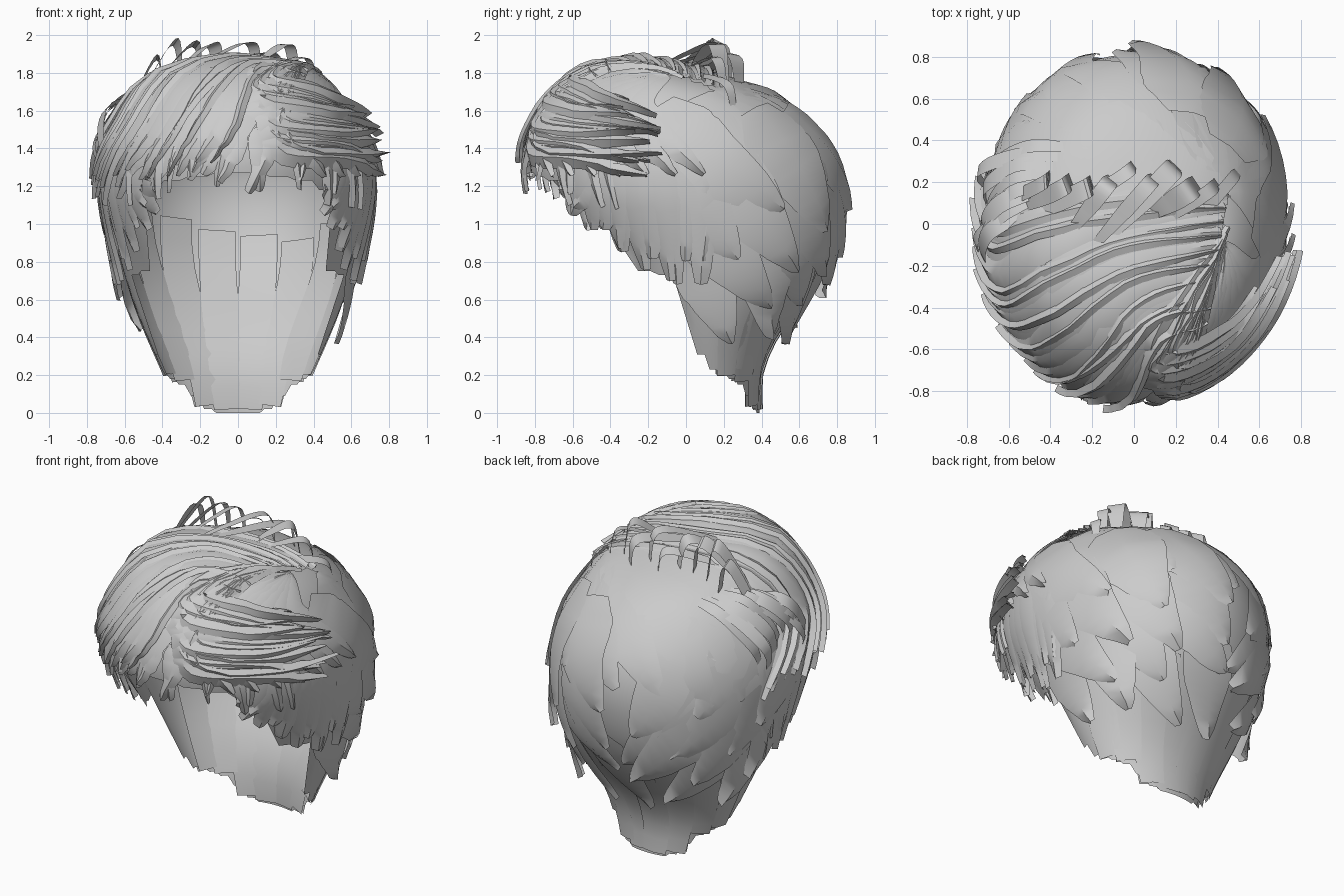
import bpy, bmesh, math, random
from mathutils import Vector
from mathutils.bvhtree import BVHTree

random.seed(4)
rnd = random.uniform
if "Cube" in bpy.data.objects:
    bpy.data.objects.remove(bpy.data.objects["Cube"], do_unlink=True)

grey = bpy.data.materials.new("hair_grey")
grey.use_nodes = True
grey.diffuse_color = (0.6, 0.6, 0.6, 1)
grey.node_tree.nodes["Principled BSDF"].inputs["Base Color"].default_value = grey.diffuse_color

# Head sections: height, half width, front y, back y
SECTIONS = [Vector(s) for s in (
    (0, .31, -.05, .39), (.2, .39, -.1, .39), (.4, .48, -.2, .47),
    (.6, .56, -.35, .61), (.8, .62, -.5, .74), (1, .67, -.66, .8),
    (1.2, .7, -.8, .81), (1.4, .68, -.82, .75), (1.6, .58, -.74, .59),
    (1.7, .5, -.65, .42), (1.8, .35, -.52, .08), (1.85, .02, -.3, -.26))]
# Lower edge of the hair: y, height
HAIRLINE = [(-.9, 1.3), (-.6, 1.2), (-.45, 1), (-.25, .76), (-.02, .72),
            (0, .4), (.14, .24), (.3, .15), (.37, 0)]
CENTRE = Vector((0, 0, 1.1))
TOP = SECTIONS[-1][0]
made = []


def spline(pts, t):
    """Catmull-Rom point, t from 0 to 1."""
    last = len(pts) - 1
    i = min(int(t * last), last - 1)
    f = t * last - i
    b, c = pts[i], pts[i + 1]
    a = pts[i - 1] if i else b * 2 - c
    d = pts[i + 2] if i + 2 <= last else c * 2 - b
    return (b * 2 + (c - a) * f + (a * 2 - b * 5 + c * 4 - d) * f ** 2
            + (b * 3 - a - c * 3 + d) * f ** 3) / 2


def on_head(angle, z):
    """Head point: 0 is left, 90 back, 180 right, -90 front."""
    z = max(0, min(z, TOP))
    i = 0
    while i < len(SECTIONS) - 2 and SECTIONS[i + 1][0] < z:
        i += 1
    f = (z - SECTIONS[i][0]) / (SECTIONS[i + 1][0] - SECTIONS[i][0])
    s = spline(SECTIONS, (i + f) / (len(SECTIONS) - 1))
    a = math.radians(angle)
    return Vector((s[1] * math.cos(a), (s[2] + s[3]) / 2 + (s[3] - s[2]) / 2 * math.sin(a), z))


def hairline(y):
    for (y0, z0), (y1, z1) in zip(HAIRLINE, HAIRLINE[1:]):
        if y <= y1:
            return z0 + (z1 - z0) * max(0, (y - y0) / (y1 - y0))
    return 0


def loft(bottom, columns=90, rows=28):
    bm = bmesh.new()
    grid = []
    for c in range(columns):
        angle = c * 360 / columns
        low = bottom(angle)
        grid.append([bm.verts.new(on_head(angle, low + (TOP - low) * math.sin(r / rows * math.pi / 2)))
                     for r in range(rows + 1)])
    for a, b in zip(grid, grid[1:] + grid[:1]):
        for r in range(rows):
            bm.faces.new((a[r], b[r], b[r + 1], a[r + 1]))
    bm.faces.new([col[-1] for col in grid])
    bm.normal_update()
    return bm


def finish(bm, name):
    mesh = bpy.data.meshes.new(name)
    bm.to_mesh(mesh)
    bm.free()
    mesh.materials.append(grey)
    ob = bpy.data.objects.new(name, mesh)
    bpy.context.collection.objects.link(ob)
    made.append(ob)


guide = loft(lambda angle: 0)
tree = BVHTree.FromBMesh(guide)
guide.free()


def above(x, y):
    return tree.ray_cast(Vector((x, y, 3)), Vector((0, 0, -1)))[0] or Vector((x, y, TOP))


def stick(p, lift):
    near, n = tree.find_nearest(p)[:2]
    if n.dot(near - CENTRE) < 0:
        n = -n
    return near + n * lift, n


def lock(bm, pts, width, lift=(.015, .04), root=.5, tip=.15, flat=True, n=14):
    """Arched hair card; flat cards hug the head, others follow the path freely."""
    jitter = rnd(0, .012)
    rows = []
    for i in range(n + 1):
        t = i / n
        p = spline(pts, t)
        w = width * min(root + (1 - root) * t * 4, 1, tip + (1 - tip) * ((1 - t) * 2.2) ** .8)
        if flat:
            tangent = (stick(spline(pts, min(1, t + .03)), 0)[0]
                       - stick(spline(pts, max(0, t - .03)), 0)[0])
            h = lift[0] + (lift[1] - lift[0]) * t * t + jitter
            p, normal = stick(p, h)
            side = tangent.cross(normal).normalized() * w
            row = [stick(p + side, h * .6)[0], p, stick(p - side, h * .75)[0]]
        else:
            chord = pts[-1] - pts[0]
            side = chord.cross((pts[0] + pts[-1]) / 2 - CENTRE).normalized() * w
            row = [p + side, p, p - side]
        rows.append([bm.verts.new(q) for q in row])
    for a, b in zip(rows, rows[1:]):
        for j in range(2):
            bm.faces.new((a[j], a[j + 1], b[j + 1], b[j]))


# Base shell with a stepped lower edge
def shell_bottom(angle):
    group = round(angle / 12) * 12
    z = 1.7
    while z > 0 and z > hairline(on_head(group, z).y):
        z -= .01
    return max(0, z)


finish(loft(shell_bottom), "base_hair")

# Layered back tiers, lowest first, flicking out at the tips
bm = bmesh.new()
for k, (z0, z1, count, w, flick) in enumerate(((.9, .45, 6, .17, .11), (1.15, .65, 6, .2, .1),
                                               (1.4, .8, 7, .21, .1), (1.6, 1, 6, .24, .07))):
    for i in range(count):
        a = 8 + 164 * (i + .5 * (k % 2)) / (count - .5)
        drift = rnd(12, 32) * (1 if a < 100 else -1)
        end = z1 + rnd(-.07, .09)
        lock(bm, [on_head(a - drift, z0), on_head(a - drift * .6, (z0 + end) / 2 + .05),
                  on_head(a + drift * .4, end)], w, (.01 + .006 * k, flick * rnd(.5, 1.1)), tip=.12)
finish(bm, "back_layers")

# Nape strips, inside and outside the shell
bm = bmesh.new()
for a in range(20, 161, 20):
    low = shell_bottom(a) + .02
    for gap, high in ((.01, .75), (-.02, rnd(.9, 1.15))):
        lock(bm, [on_head(a, high), on_head(a, (high + low) / 2), on_head(a, low)],
             .1, (gap, gap), root=1, tip=.75, n=8)
finish(bm, "nape_strips")

# Side locks in front of the ears
bm = bmesh.new()
for mirror in (False, True):
    for a, end in ((0, .7), (-12, .7), (-22, .72), (-32, .78), (-40, .88), (-48, 1), (-55, 1.08)):
        for extra in range(2):
            b = a + rnd(-5, 5)
            path = [(b + 14, 1.5), (b + 8, 1.2), (b - 2, end + extra * .12)]
            lock(bm, [on_head(180 - q if mirror else q, z) for q, z in path],
                 rnd(.07, .11), (.02, .06), tip=.35)
finish(bm, "side_locks")

# Wide crown cards fanning back from the whorl
bm = bmesh.new()
whorl = above(.45, .15)
for i in range(10):
    a = 5 + i * 19
    end = on_head(a + rnd(-4, 4), 1.18 + rnd(-.06, .06))
    mid = stick((whorl + end) / 2, .02)[0]
    lock(bm, [whorl, mid, end], .2, (.012, .035), root=.15)
finish(bm, "crown_cards")

# Swept fringe from the parting over the top and across the forehead
bm = bmesh.new()
for layer, (count, w, high) in enumerate(((11, .15, .05), (11, .08, .07), (10, .03, .085))):
    for i in range(count):
        f = i / (count - 1)
        j = rnd(-6, 6)
        start = above(.43 - .1 * f, .13 - .58 * f)
        lock(bm, [start, above(-.15 + .25 * f, .06 - .63 * f + rnd(-.03, .03)),
                  on_head(-180 + 86 * f + j, 1.52 - .03 * f),
                  on_head(-193 + 90 * f + j, 1.15 + .14 * f + rnd(-.04, .07))],
             w, (.025 + .012 * layer, high), root=.3, n=20)
finish(bm, "swept_fringe")

# Ribbons curling round the left temple
bm = bmesh.new()
for i in range(7):
    a = -75 + i * 10
    lock(bm, [above(.42, -.1), on_head(a, 1.62), on_head(a + 12, 1.42), on_head(a + 22, 1.26)],
         .09, (.03, .07), root=.25, n=18)
for i in range(16):
    f = i / 15
    j = rnd(-8, 8)
    lock(bm, [above(.43 - .17 * f, -.02 - .5 * f), on_head(-74 + j, 1.77 - .37 * f),
              on_head(-42 + j, 1.68 - .34 * f), on_head(-13 + j, 1.58 - .26 * f + rnd(-.06, .06))],
         rnd(.035, .075), (.05, rnd(.07, .12)), root=.3, n=20)
finish(bm, "temple_ribbons")

# Short strands hanging under the fringe
bm = bmesh.new()
for i in range(18):
    a = -155 + i * 7.4
    end = 1.26 - .15 * abs(math.cos(math.radians(a)))
    lean = rnd(-14, 4)
    lock(bm, [on_head(a, 1.5), on_head(a + lean * .3, 1.38), on_head(a + lean, end + rnd(-.05, .06))],
         rnd(.025, .055), (.03, .07), tip=.4)
finish(bm, "hanging_strands")

# Raised loops sweeping diagonally across the crown
bm = bmesh.new()
for i in range(10):
    x = -.4 + i * .1
    start = above(x, .26 + rnd(-.06, .06))
    end = above(x - rnd(.2, .45), rnd(-.22, .08))
    rise = Vector((-.03, -.04, min(rnd(.13, .24), 1.98 - start.z)))
    lock(bm, [start, start + rise, start.lerp(end, .5) + rise * .6, end],
         rnd(.03, .055), root=.6, tip=.3, flat=False, n=18)
finish(bm, "crown_loops")

# Loops falling over the right side
bm = bmesh.new()
for i in range(9):
    f = i / 8
    start = above(-.25 - .25 * f, .36 - .3 * f)
    end = on_head(165 + 30 * f, 1.45 - rnd(0, .25))
    pts = [start]
    for t, off in ((.35, .11), (.7, .12)):
        pts.append(stick(start.lerp(end, t), rnd(.5, 1) * off)[0])
    lock(bm, pts + [end], rnd(.03, .05), root=.6, tip=.3, flat=False, n=16)
finish(bm, "right_loops")

# Smooth shading with sharp card edges
for ob in made:
    ob.select_set(True)
bpy.context.view_layer.objects.active = made[0]
bpy.ops.object.shade_smooth_by_angle(angle=math.radians(40))
